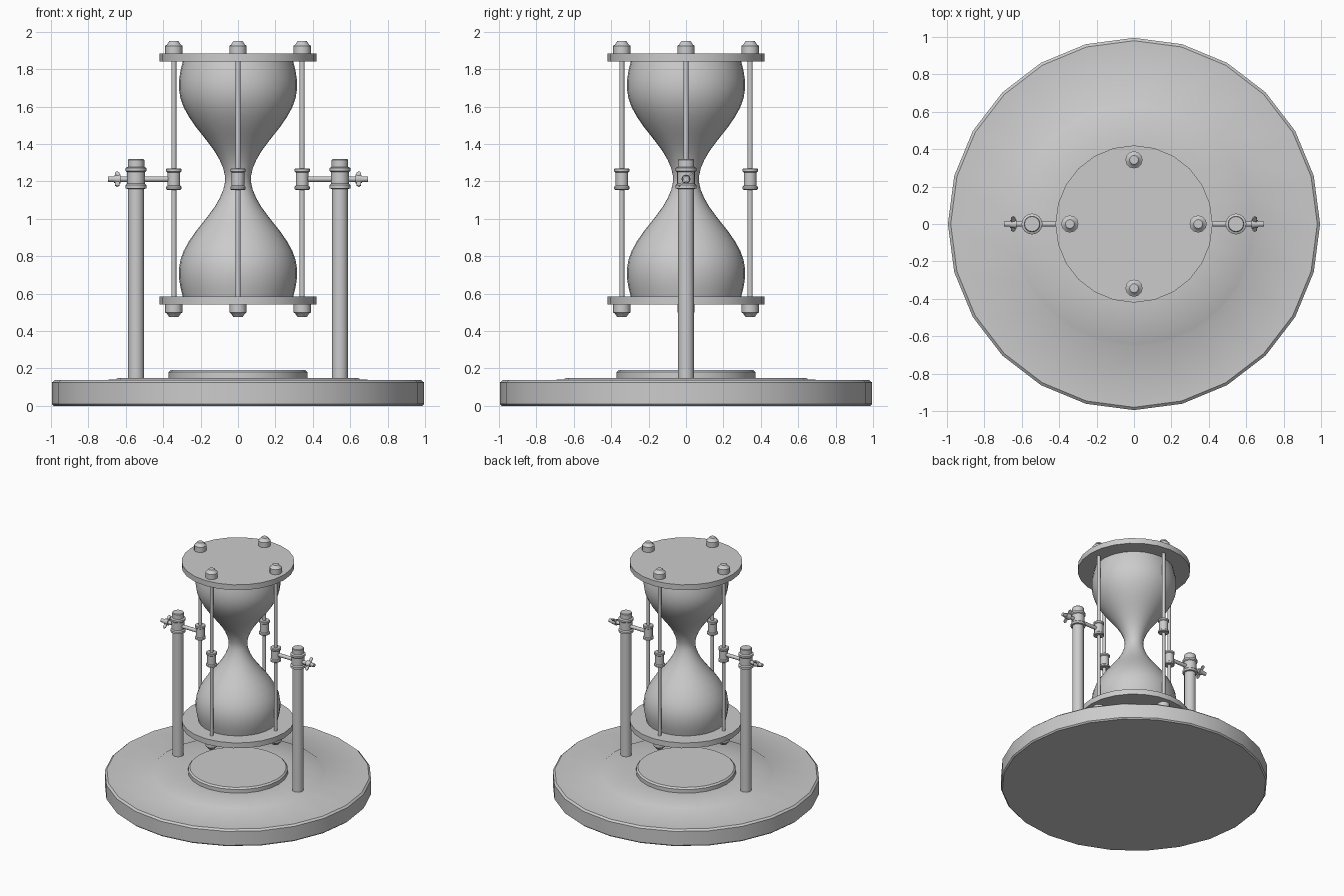
import bpy, bmesh, math
from mathutils import Matrix

if "Cube" in bpy.data.objects:
    bpy.data.objects.remove(bpy.data.objects["Cube"])

MID = 1.2125  # height of the glass waist


def finish(name, bm, angle=35):
    bmesh.ops.recalc_face_normals(bm, faces=bm.faces)
    me = bpy.data.meshes.new(name)
    bm.to_mesh(me)
    bm.free()
    ob = bpy.data.objects.new(name, me)
    bpy.context.collection.objects.link(ob)
    bpy.context.view_layer.objects.active = ob
    ob.select_set(True)
    bpy.ops.object.shade_smooth_by_angle(angle=math.radians(angle))
    ob.select_set(False)
    return ob


def lathe(name, profile, n=24, matrix=Matrix(), angle=35):
    """Revolve (radius, height) points around z, closing both ends."""
    bm = bmesh.new()
    rings = [[bm.verts.new((r * math.cos(2 * math.pi * i / n),
                            r * math.sin(2 * math.pi * i / n), z)) for i in range(n)]
             for r, z in profile]
    for a, b in zip(rings, rings[1:]):
        for i in range(n):
            j = (i + 1) % n
            bm.faces.new((a[i], a[j], b[j], b[i]))
    bm.faces.new(rings[0][::-1])
    bm.faces.new(rings[-1])
    bmesh.ops.transform(bm, matrix=matrix, verts=bm.verts)
    return finish(name, bm, angle)


def at(x, y, z=0):
    return Matrix.Translation((x, y, z))


# stepped round base
lathe("base", [(0.985, 0), (0.995, 0.01), (0.995, 0.125), (0.98, 0.138), (0.657, 0.14),
               (0.642, 0.15), (0.372, 0.15), (0.372, 0.18), (0.36, 0.192)], 24)

# glass bulbs, upper half mirrored from lower half
half = [(0.295, 0.582), (0.307, 0.63), (0.315, 0.68), (0.316, 0.73), (0.308, 0.78),
        (0.29, 0.83), (0.262, 0.88), (0.228, 0.93), (0.192, 0.975), (0.157, 1.02),
        (0.124, 1.065), (0.098, 1.11), (0.079, 1.155), (0.071, 1.19)]
glass = half + [(0.069, MID)] + [(r, 2 * MID - z) for r, z in reversed(half)]
lathe("glass_bulbs", glass, 32, angle=60)

# end plates
lathe("bottom_plate", [(0.42, 0.541), (0.42, 0.585)], 24)
lathe("top_plate", [(0.42, 1.84), (0.42, 1.884)], 24)

# frame rods with centre spools and end nuts
nut = [(0.046, 0.665), (0.046, 0.713), (0.038, 0.718), (0.024, 0.738)]
spool = [(0.036, -0.057), (0.041, -0.053), (0.041, -0.041), (0.034, -0.035),
         (0.034, 0.035), (0.041, 0.041), (0.041, 0.053), (0.036, 0.057)]
for k, side in enumerate(("right", "back", "left", "front")):
    x, y = 0.343 * math.cos(k * math.pi / 2), 0.343 * math.sin(k * math.pi / 2)
    lathe(side + "_rod", [(0.0135, 0.57), (0.0135, 1.85)], 12, at(x, y))
    lathe(side + "_spool", spool, 16, at(x, y, MID))
    lathe(side + "_top_nut", nut, 12, at(x, y, MID))
    lathe(side + "_bottom_nut", nut, 12, at(x, y, MID) @ Matrix.Scale(-1, 4, (0, 0, 1)))

# support posts, pivot pins and wing nuts
post = [(0.043, 0.145), (0.043, 1.16), (0.056, 1.163), (0.056, 1.18), (0.048, 1.188),
        (0.048, 1.25), (0.056, 1.257), (0.056, 1.272), (0.044, 1.278),
        (0.044, 1.315), (0.04, 1.32)]
for side, s in (("left", -1), ("right", 1)):
    lathe(side + "_post", post, 16, at(s * 0.545, 0))
    along = at(0, 0, MID) @ Matrix.Rotation(s * math.pi / 2, 4, 'Y')
    lathe(side + "_pin", [(0.0145, 0.345), (0.0145, 0.695)], 12, along)
    lathe(side + "_wing_nut_hub", [(0.024, 0.628), (0.02, 0.664)], 12, along)
    # thin diagonal wings
    bm = bmesh.new()
    outline = [(-0.01, 0), (-0.012, 0.046), (0, 0.056), (0.012, 0.046), (0.01, 0),
               (0.012, -0.046), (0, -0.056), (-0.012, -0.046)]
    face = bm.faces.new([bm.verts.new((x, -0.004, z)) for x, z in outline])
    ext = bmesh.ops.extrude_face_region(bm, geom=[face])
    moved = [v for v in ext["geom"] if isinstance(v, bmesh.types.BMVert)]
    bmesh.ops.translate(bm, verts=moved, vec=(0, 0.008, 0))
    bmesh.ops.transform(bm, verts=bm.verts, matrix=at(s * 0.646, 0, MID)
                        @ Matrix.Rotation(-math.pi / 4, 4, 'X'))
    finish(side + "_wing_nut", bm)
